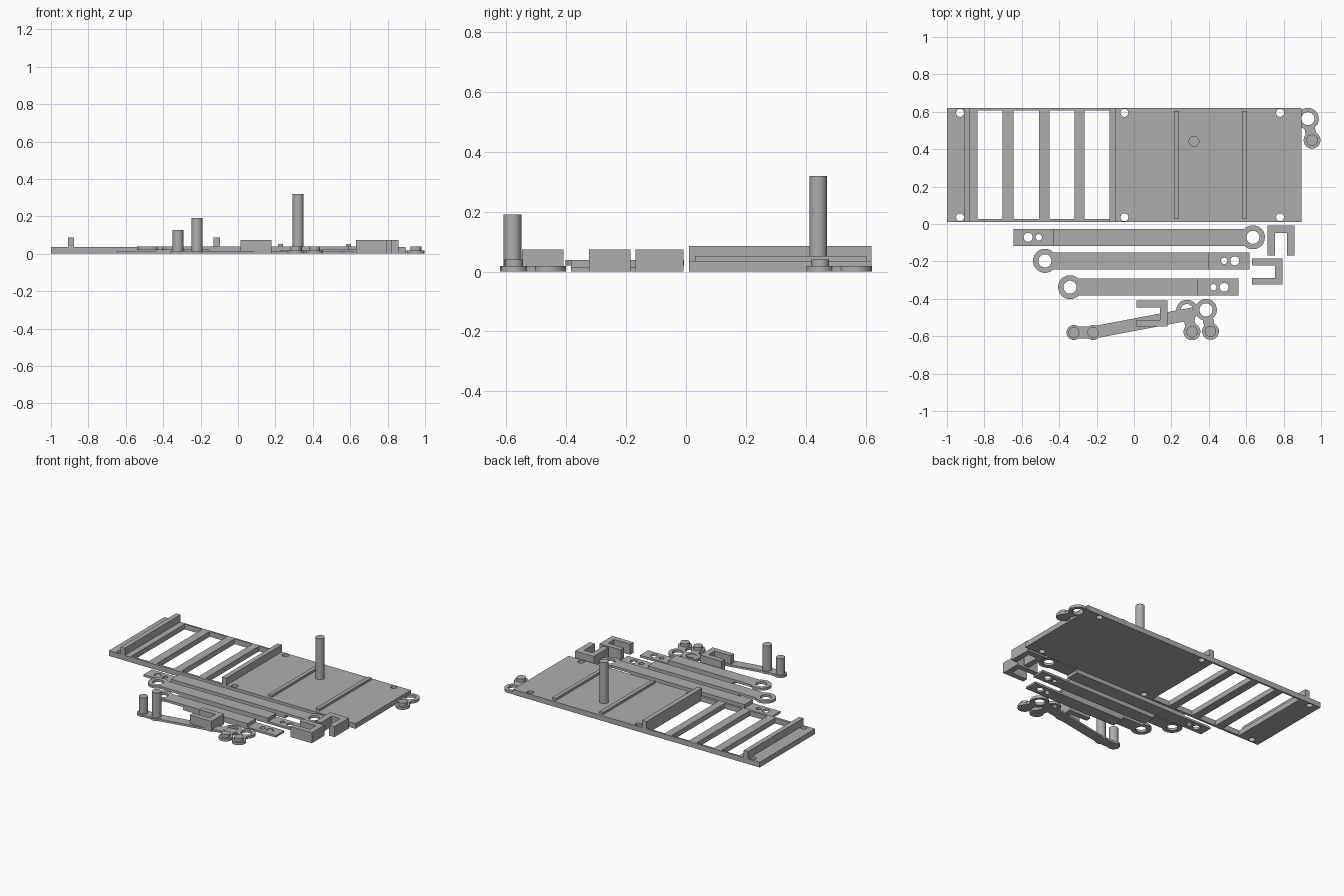
import bpy, math
from mathutils import Vector

if "Cube" in bpy.data.objects:
    bpy.data.objects.remove(bpy.data.objects["Cube"])

grey = bpy.data.materials.new("plain grey")
grey.diffuse_color = (0.42, 0.42, 0.42, 1)
grey.use_nodes = True
grey.node_tree.nodes["Principled BSDF"].inputs["Base Color"].default_value = grey.diffuse_color


def plate(name, outer, z0, z1, holes=()):
    """Solid from a flat outline with holes, between two heights."""
    cu = bpy.data.curves.new(name, 'CURVE')
    cu.dimensions = '2D'
    cu.fill_mode = 'BOTH'
    cu.extrude = (z1 - z0) / 2
    for loop in [outer, *holes]:
        sp = cu.splines.new('POLY')
        sp.points.add(len(loop) - 1)
        for p, (x, y) in zip(sp.points, loop):
            p.co = (x, y, 0, 1)
        sp.use_cyclic_u = True
    tmp = bpy.data.objects.new(name + "_curve", cu)
    bpy.context.collection.objects.link(tmp)
    mesh = bpy.data.meshes.new_from_object(
        tmp.evaluated_get(bpy.context.evaluated_depsgraph_get()))
    bpy.data.objects.remove(tmp)
    ob = bpy.data.objects.new(name, mesh)
    bpy.context.collection.objects.link(ob)
    ob.location.z = (z0 + z1) / 2
    mesh.materials.clear()
    mesh.materials.append(grey)
    bpy.ops.object.select_all(action='DESELECT')
    ob.select_set(True)
    bpy.context.view_layer.objects.active = ob
    bpy.ops.object.shade_smooth_by_angle(angle=math.radians(30))
    return ob


def rect(x0, x1, y0, y1):
    return [(x0, y0), (x1, y0), (x1, y1), (x0, y1)]


def arc(c, r, a0, a1, n=32):
    return [(c[0] + r * math.cos(a0 + (a1 - a0) * i / n),
             c[1] + r * math.sin(a0 + (a1 - a0) * i / n)) for i in range(n + 1)]


def circle(x, y, r):
    return arc((x, y), r, 0, math.tau)[:-1]


def dumbbell(c1, r1, c2, r2, w):
    """Two round ends joined by a neck of half width w."""
    d = math.atan2(c2[1] - c1[1], c2[0] - c1[0])
    a, b = math.asin(w / r1), math.asin(w / r2)
    return (arc(c1, r1, d + a, d + math.tau - a) +
            arc(c2, r2, d + math.pi + b, d + 3 * math.pi - b))


# Base plate with ladder windows and screw holes
windows = [rect(x, x + 0.134, 0.026, 0.608) for x in (-0.836, -0.643, -0.451, -0.264)]
screws = [circle(x, y, 0.021) for x in (-0.93, -0.051, 0.781) for y in (0.036, 0.594)]
plate("base_plate", rect(-1, 0.895, 0.01, 0.62), 0, 0.036, windows + screws)

# Cross ridges, thin rails and tall peg on the base
for x in (-0.91, -0.13):
    plate("cross_ridge", rect(x, x + 0.033, 0.01, 0.62), 0.036, 0.086)
for x in (0.214, 0.577):
    plate("thin_rail", rect(x, x + 0.027, 0.03, 0.603), 0.036, 0.052)
plate("tall_peg", circle(0.321, 0.442, 0.029), 0.036, 0.32)

# Sliding arms: raised ring end, thick middle, thin drilled tail
H = 0.0455
for ring, y, step, low, end in ((0.636, -0.071, 0.444, -0.433, -0.644),
                                (-0.476, -0.197, -0.289, 0.4, 0.617),
                                (-0.342, -0.338, -0.155, 0.342, 0.56)):
    s = 1 if end > ring else -1
    a = math.asin(H / 0.064) + (0 if s > 0 else math.pi)
    a1 = a + math.tau - 2 * math.asin(H / 0.064)
    plate("arm_ring", arc((ring, y), 0.064, a, a1) + [(step, y - s * H), (step, y + s * H)],
          0.021, 0.038, [circle(ring, y, 0.035)])
    plate("arm_middle", rect(min(step, low), max(step, low), y - H, y + H), 0, 0.038)
    plate("arm_tail", rect(min(low, end), max(low, end), y - H, y + H), 0, 0.014,
          [circle(end - s * 0.078, y, 0.024), circle(end - s * 0.135, y, 0.017)])

# U-shaped clips
T = 0.04
x0, x1, y0, y1 = 0.714, 0.858, -0.168, -0.008
plate("clip_down", [(x0, y0), (x0 + T, y0), (x0 + T, y1 - T), (x1 - T, y1 - T),
                    (x1 - T, y0), (x1, y0), (x1, y1), (x0, y1)], 0, 0.073)
for x0, x1, y0, y1 in ((0.631, 0.794, -0.324, -0.185), (0.013, 0.179, -0.548, -0.41)):
    plate("clip_side", [(x0, y0), (x1, y0), (x1, y1), (x0, y1), (x0, y1 - T + 0.004),
                        (x1 - T, y1 - T + 0.004), (x1 - T, y0 + T - 0.004),
                        (x0, y0 + T - 0.004)], 0, 0.073)

# Small links: ring at one end, stud at the other
for ring, stud in (((0.283, -0.463), (0.31, -0.576)),
                   ((0.385, -0.459), (0.409, -0.574)),
                   ((0.93, 0.563), (0.952, 0.448))):
    plate("link_body", dumbbell(ring, 0.058, stud, 0.045, 0.028), 0, 0.018,
          [circle(*ring, 0.035)])
    plate("link_stud", circle(*stud, 0.03), 0.018, 0.04)

# Crank: short link, slanted rod and two pegs
p1, p2 = (-0.321, -0.58), (-0.219, -0.58)
plate("crank_link", dumbbell(p1, 0.04, p2, 0.04, 0.033), 0, 0.015)
d = (Vector((0.32, -0.478)) - Vector(p2)).normalized()
n = Vector((-d.y, d.x)) * 0.033
tip = Vector((0.32, -0.478))
plate("crank_rod", [tuple(v) for v in (Vector(p2) - n, tip - n, tip + n, Vector(p2) + n)], 0, 0.0145)
plate("short_peg", circle(*p1, 0.029), 0.015, 0.128)
plate("middle_peg", circle(*p2, 0.03), 0.015, 0.19)
